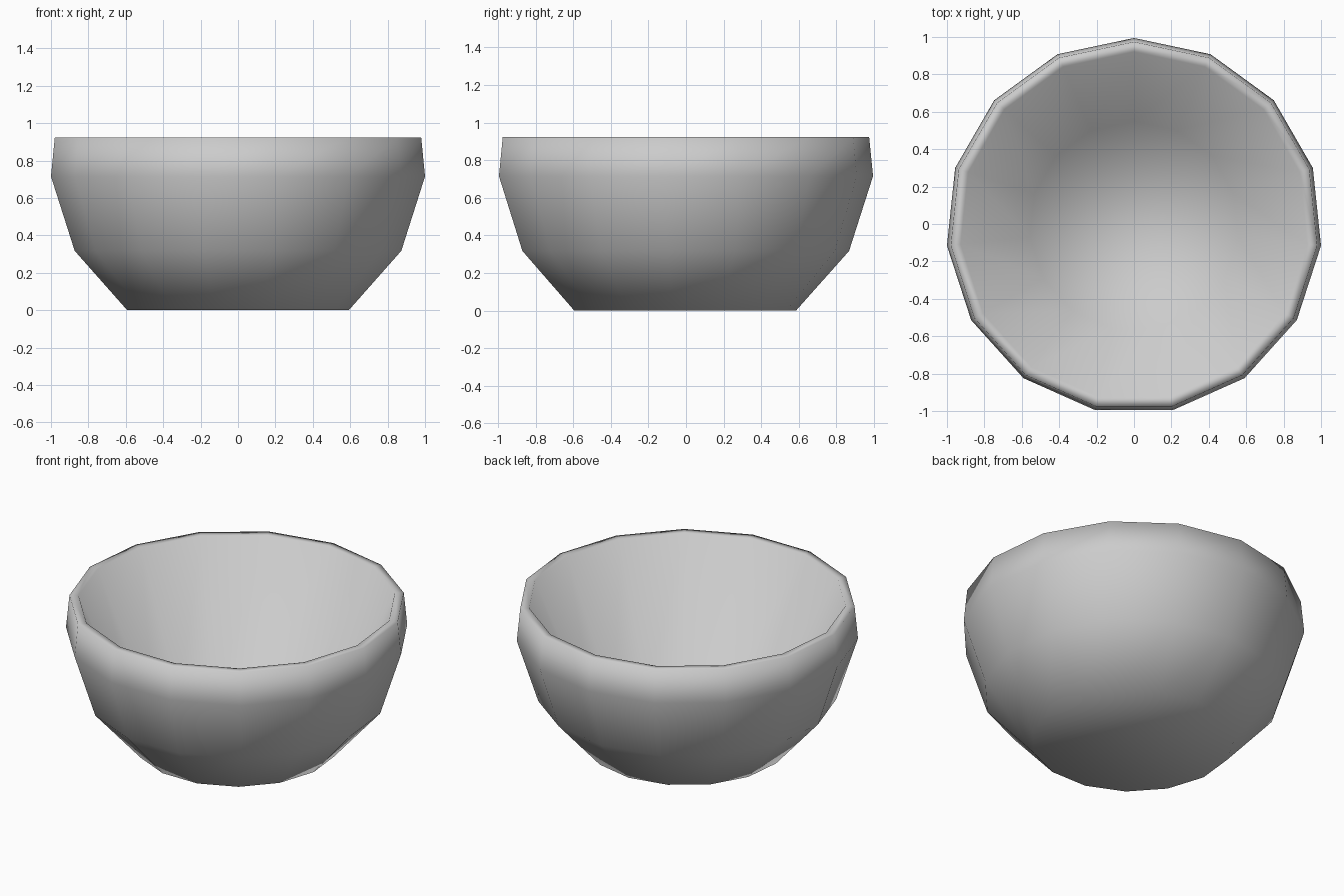
import bpy, bmesh
from math import sin, cos, pi

if "Cube" in bpy.data.objects:
    bpy.data.objects.remove(bpy.data.objects["Cube"])

SIDES = 15
SHIFT_Y = -0.011  # centres the odd-sided outline

# Profile (radius, z): outer wall from base to rim, then straight inner wall to floor
profile = [(0.596, 0.0), (0.878, 0.317), (1.0055, 0.715), (0.985, 0.922),
           (0.932, 0.922), (0.56, 0.06)]

bm = bmesh.new()
rings = []
for r, z in profile:
    ring = []
    for i in range(SIDES):
        a = pi / 2 + 2 * pi * i / SIDES
        ring.append(bm.verts.new((r * cos(a), r * sin(a) + SHIFT_Y, z)))
    rings.append(ring)

# Walls
for low, high in zip(rings, rings[1:]):
    for i in range(SIDES):
        j = (i + 1) % SIDES
        bm.faces.new((low[i], low[j], high[j], high[i]))

# Base underside and inner floor
bm.faces.new(rings[0][::-1])
bm.faces.new(rings[-1])
bmesh.ops.recalc_face_normals(bm, faces=bm.faces[:])
for f in bm.faces:
    f.smooth = True

mesh = bpy.data.meshes.new("bowl")
bm.to_mesh(mesh)
bm.free()
bowl = bpy.data.objects.new("bowl", mesh)
bpy.context.collection.objects.link(bowl)
